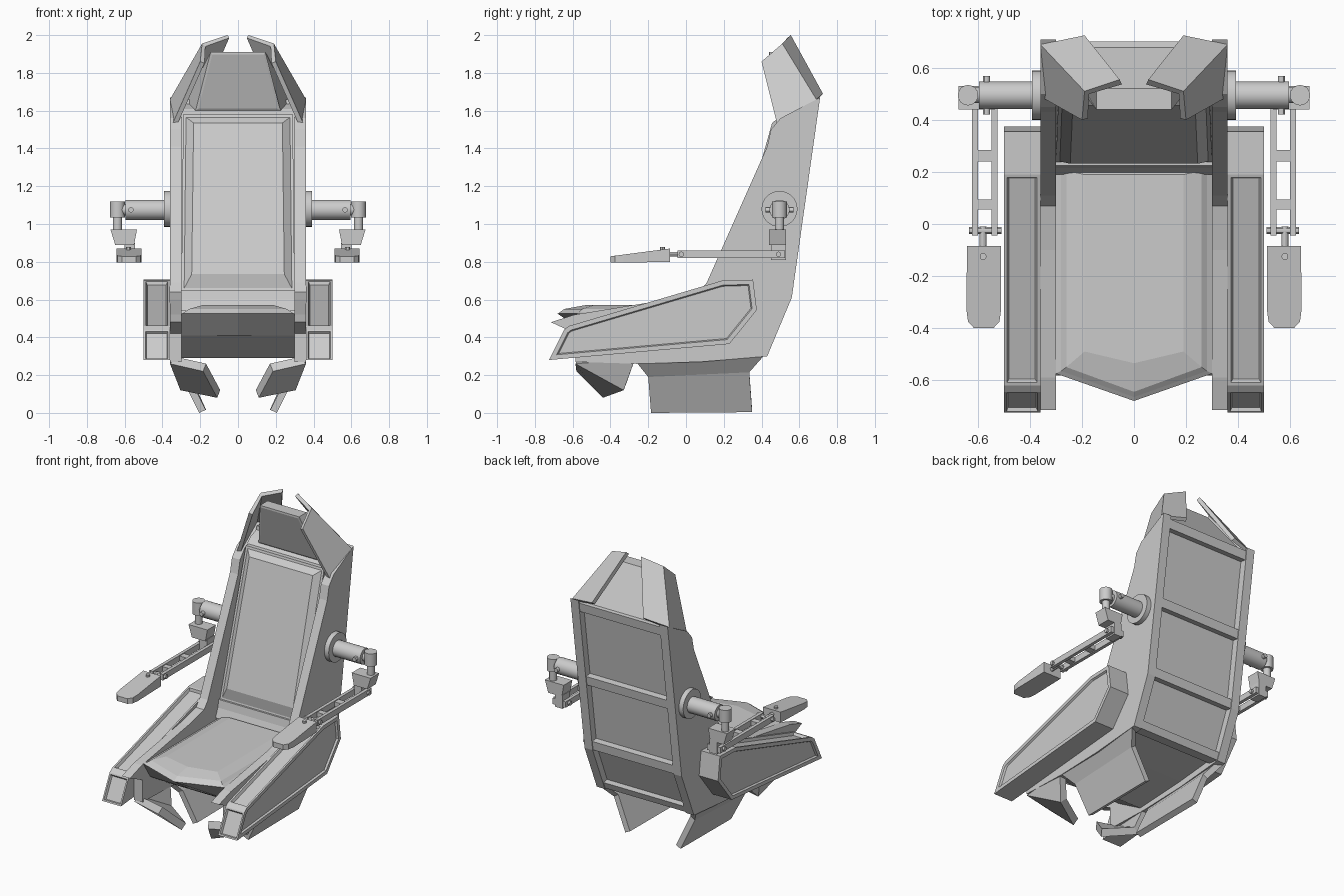
import bpy, bmesh
from mathutils import Matrix, Vector

if "Cube" in bpy.data.objects:
    bpy.data.objects.remove(bpy.data.objects["Cube"])


def finish(name, bm, mirror=False, thick=0, smooth=False):
    me = bpy.data.meshes.new(name)
    bm.to_mesh(me)
    bm.free()
    ob = bpy.data.objects.new(name, me)
    bpy.context.collection.objects.link(ob)
    if thick:
        m = ob.modifiers.new("Thickness", 'SOLIDIFY')
        m.thickness, m.offset = thick, -1
    if mirror:
        ob.modifiers.new("Mirror", 'MIRROR')
    if smooth:
        bpy.ops.object.select_all(action='DESELECT')
        ob.select_set(True)
        bpy.context.view_layer.objects.active = ob
        bpy.ops.object.shade_smooth_by_angle()
    return ob


def loft(*rings):
    """Closed solid through matching rings of 3D points."""
    bm = bmesh.new()
    vs = [[bm.verts.new(p) for p in r] for r in rings]
    n = len(rings[0])
    bm.faces.new(vs[0])
    bm.faces.new(vs[-1])
    for a, b in zip(vs, vs[1:]):
        for i in range(n):
            j = (i + 1) % n
            bm.faces.new((a[i], a[j], b[j], b[i]))
    bmesh.ops.recalc_face_normals(bm, faces=bm.faces)
    bm.normal_update()
    return bm


def side_prism(pts, x0, x1):
    return loft([(x0, y, z) for y, z in pts], [(x1, y, z) for y, z in pts])


def inset(bm, direction, *steps):
    """Inset the largest face looking along direction, in successive steps."""
    d = Vector(direction).normalized()
    f = max((f for f in bm.faces if f.normal.dot(d) > .8), key=lambda f: f.calc_area())
    for t, depth in steps:
        bmesh.ops.inset_individual(bm, faces=[f], thickness=t, depth=depth, use_even_offset=True)


def plate(name, verts, faces, thick):
    """Folded sheet on the +x side, thickened inward and mirrored."""
    bm = bmesh.new()
    vs = [bm.verts.new(v) for v in verts]
    for f in faces:
        bm.faces.new([vs[i] for i in f])
    bmesh.ops.recalc_face_normals(bm, faces=bm.faces)
    bm.normal_update()
    if sum(f.normal.x * f.calc_area() for f in bm.faces) < 0:
        bmesh.ops.reverse_faces(bm, faces=bm.faces)
    finish(name, bm, True, thick)


def box(name, x, y, z):
    finish(name, side_prism([(y[0], z[0]), (y[1], z[0]), (y[1], z[1]), (y[0], z[1])], *x), True)


def cyl(name, p, q, r, n=24):
    p, q = Vector(p), Vector(q)
    bm = bmesh.new()
    rot = (q - p).to_track_quat('Z', 'Y').to_matrix().to_4x4()
    bmesh.ops.create_cone(bm, cap_ends=True, segments=n, radius1=r, radius2=r,
                          depth=(q - p).length, matrix=Matrix.Translation((p + q) / 2) @ rot)
    finish(name, bm, True, smooth=True)


# Side panels framing the whole chair
finish("side_panel", side_prism(
    [(-.715, .48), (-.59, .52), (-.1, .60), (.07, .64), (.11, .69), (.43, 1.41), (.45, 1.50),
     (.50, 1.56), (.71, 1.67), (.56, .61), (.43, .30), (.08, .27), (-.26, .26), (-.585, .27),
     (-.585, .42)], .30, .36), True)

# Shell between the side panels
finish("body_shell", side_prism(
    [(.23, .56), (.265, .66), (.515, 1.57), (.56, 1.61), (.66, 1.65), (.515, .62), (.40, .34),
     (.08, .31), (-.30, .29), (-.50, .41), (-.50, .50), (.19, .50)], -.302, .302))


# Cross bars on the back
def back_y(z):
    return .56 + (z - .61) * .1415 if z > .61 else .43 + (z - .30) * .42


for i, (z0, z1) in enumerate([(1.59, 1.65), (1.07, 1.13), (.61, .67), (.305, .35)]):
    a, b = back_y(z0), back_y(z1)
    finish(f"back_bar_{i}", side_prism(
        [(a - .08, z0 + .01), (a - .005, z0), (b - .005, z1), (b - .08, z1 + .01)], -.302, .302))


# Backrest cushion: raised pad with wide bevel
def back_ring(w0, w1, z0, z1, lift):
    y0, y1 = [.235 + (z - .64) * .28 - lift for z in (z0, z1)]
    return [(-w0, y0, z0), (w0, y0, z0), (w1, y1, z1), (-w1, y1, z1)]


finish("backrest_cushion", loft(back_ring(.30, .29, .64, 1.58, -.06), back_ring(.30, .29, .64, 1.58, 0),
                                back_ring(.285, .275, .66, 1.565, 0), back_ring(.245, .235, .735, 1.535, .03)))
finish("lumbar_strip", side_prism([(.19, .54), (.215, .60), (.225, .65), (.30, .65), (.30, .54)], -.30, .30))


# Seat cushion with pointed front
def seat_ring(w, back, corner, tip, z):
    return [(-w, back, z), (w, back, z), (w, corner, z), (0, tip, z), (-w, corner, z)]


finish("seat_cushion", loft(
    seat_ring(.30, .23, -.50, -.51, .41), seat_ring(.30, .23, -.575, -.68, .525),
    seat_ring(.28, .215, -.565, -.665, .535), seat_ring(.26, .205, -.55, -.645, .55),
    seat_ring(.19, .19, -.49, -.535, .57)))

# Headrest
bm = loft([(-.225, .54, 1.60), (.225, .54, 1.60), (.145, .44, 1.91), (-.145, .44, 1.91)],
          [(-.28, .68, 1.65), (.28, .68, 1.65), (.145, .52, 1.91), (-.145, .52, 1.91)])
inset(bm, (0, -1, -.3), (.012, .004))
finish("headrest", bm)

# Folded head wings, foot guards and legs
plate("head_wing",
      [(.36, .49, 1.50), (.36, .69, 1.66), (.19, .51, 1.955), (.20, .40, 1.86),
       (.055, .555, 2.0), (.19, .725, 1.69)],
      [(0, 1, 2, 3), (1, 5, 4, 2)], .025)
plate("foot_guard",
      [(.36, -.585, .26), (.36, -.27, .285), (.305, -.33, .12), (.11, -.44, .08), (.185, -.58, .22)],
      [(0, 1, 2), (0, 2, 3, 4)], .05)
plate("leg",
      [(.36, -.26, .265), (.36, .41, .30), (.30, .335, .215), (.30, -.20, .19),
       (.205, .35, .004), (.205, -.185, 0)],
      [(0, 1, 2, 3), (3, 2, 4, 5)], .038)

# Side pods with recessed faces
bm = side_prism([(-.725, .28), (-.645, .44), (-.62, .46), (.19, .70), (.355, .705),
                 (.375, .545), (.23, .365)], .36, .50)
inset(bm, (1, 0, 0), (.024, 0), (.006, -.012))
inset(bm, (0, -.3, 1), (.012, 0), (.008, -.018))
inset(bm, (0, -1, .45), (.01, 0), (.006, -.015))
finish("side_pod", bm, True)

# Shoulder joint and elbow
cyl("shoulder_disc", (.35, .495, 1.08), (.392, .495, 1.08), .095, 32)
cyl("shoulder_tube", (.38, .495, 1.075), (.595, .495, 1.075), .053)
cyl("shoulder_pin", (.567, .42, 1.075), (.567, .568, 1.075), .014, 12)
cyl("elbow_link", (.59, .495, 1.075), (.64, .495, 1.075), .03)
cyl("elbow", (.638, .495, 1.035), (.638, .495, 1.12), .039)
cyl("elbow_post", (.638, .495, .96), (.638, .495, 1.04), .024)
finish("elbow_block", loft([(.535, .44, .97), (.675, .44, .97), (.675, .53, .97), (.535, .53, .97)],
                           [(.55, .44, .89), (.65, .44, .89), (.65, .53, .89), (.55, .53, .89)]), True)

# Forearm ladder
box("forearm_hanger", (.545, .60), (.45, .53), (.81, .90))
for i, x in enumerate([(.525, .547), (.60, .622)]):
    box(f"forearm_rail_{i}", x, (-.045, .525), (.82, .86))
for i, y in enumerate([(.24, .285), (.055, .095)]):
    box(f"forearm_rung_{i}", (.54, .605), y, (.825, .855))
for i, y in enumerate([-.025, .49]):
    cyl(f"forearm_pin_{i}", (.51, y, .84), (.635, y, .84), .014, 12)
cyl("hand_pivot", (.58, -.01, .84), (.58, -.10, .84), .013, 12)

# Hand rest paddle
outline = [(.512, -.085), (.642, -.085), (.644, -.33), (.638, -.375), (.615, -.40),
           (.54, -.40), (.517, -.375), (.511, -.33)]
finish("hand_rest", loft([(x, y, .80 - .005 * (y < -.3)) for x, y in outline],
                         [(x, y, .87 + (y + .085) * .13) for x, y in outline]), True)
cyl("hand_rest_button", (.58, -.125, .85), (.58, -.125, .878), .013, 12)
